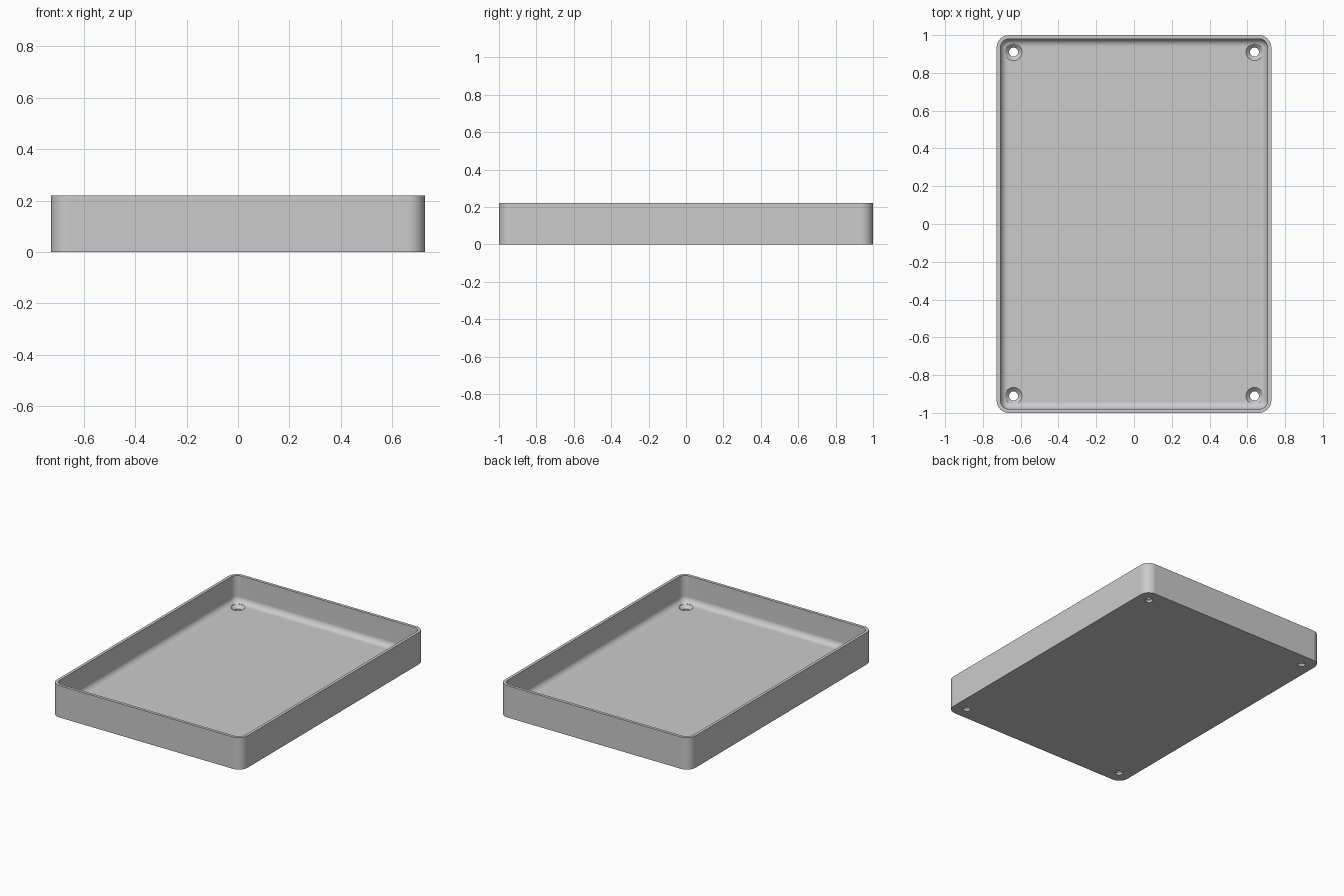
import bpy, bmesh
from math import sin, cos, pi, radians

cube = bpy.data.objects.get("Cube")
if cube:
    bpy.data.objects.remove(cube, do_unlink=True)

HALF_X, HALF_Y, HEIGHT = 0.727, 1.0, 0.22
CORNER, WALL, FLOOR, FILLET = 0.065, 0.02, 0.036, 0.04
HOLE_X, HOLE_Y = 0.638, 0.91
STEPS = 8


def make_object(name, bm):
    bmesh.ops.recalc_face_normals(bm, faces=bm.faces)
    mesh = bpy.data.meshes.new(name)
    bm.to_mesh(mesh)
    bm.free()
    obj = bpy.data.objects.new(name, mesh)
    bpy.context.collection.objects.link(obj)
    return obj


def rounded_ring(bm, inset, z):
    """Rounded rectangle of vertices, inset from the outer wall."""
    r = CORNER - inset
    cx, cy = HALF_X - CORNER, HALF_Y - CORNER
    ring = []
    for q, (sx, sy) in enumerate(((1, 1), (-1, 1), (-1, -1), (1, -1))):
        for i in range(STEPS + 1):
            a = (q + i / STEPS) * pi / 2
            ring.append(bm.verts.new((sx * cx + r * cos(a), sy * cy + r * sin(a), z)))
    return ring


def circle_ring(bm, x, y, r, z, sides=32):
    return [bm.verts.new((x + r * cos(2 * pi * i / sides),
                          y + r * sin(2 * pi * i / sides), z)) for i in range(sides)]


def skin(bm, rings):
    """Closed solid through a stack of rings."""
    for low, high in zip(rings, rings[1:]):
        for i in range(len(low)):
            j = (i + 1) % len(low)
            bm.faces.new((low[i], low[j], high[j], high[i]))
    bm.faces.new(rings[0])
    bm.faces.new(rings[-1])


# Plain grey material
grey = bpy.data.materials.new("light_grey")
grey.use_nodes = True
grey.diffuse_color = (0.6, 0.6, 0.6, 1)
grey.node_tree.nodes["Principled BSDF"].inputs["Base Color"].default_value = (0.6, 0.6, 0.6, 1)

# Tray shell: outer wall, rim, inner wall, floor fillet
profile = [(0, 0), (0, HEIGHT), (WALL, HEIGHT)]
for i in range(STEPS + 1):
    a = i / STEPS * pi / 2
    profile.append((WALL + FILLET * (1 - cos(a)), FLOOR + FILLET * (1 - sin(a))))
bm = bmesh.new()
skin(bm, [rounded_ring(bm, inset, z) for inset, z in profile])
tray = make_object("tray", bm)
tray.data.materials.append(grey)

# Countersunk screw holes in the four corners
bm = bmesh.new()
for x in (-HOLE_X, HOLE_X):
    for y in (-HOLE_Y, HOLE_Y):
        skin(bm, [circle_ring(bm, x, y, r, z) for r, z in
                  ((0.024, -0.05), (0.024, 0.015), (0.045, FLOOR), (0.045, 0.1))])
cutter = make_object("hole_cutter", bm)
cutter.data.materials.append(grey)
cutter.hide_render = True

bpy.ops.object.select_all(action='DESELECT')
tray.select_set(True)
bpy.context.view_layer.objects.active = tray
cut = tray.modifiers.new("screw_holes", 'BOOLEAN')
cut.operation = 'DIFFERENCE'
cut.solver = 'EXACT'
cut.object = cutter
bpy.ops.object.modifier_apply(modifier=cut.name)
bpy.data.objects.remove(cutter, do_unlink=True)

# Smooth curves, flat walls and floor
bpy.ops.object.shade_smooth_by_angle(angle=radians(30))
normals = tray.modifiers.new("flat_faces", 'WEIGHTED_NORMAL')
normals.keep_sharp = True
